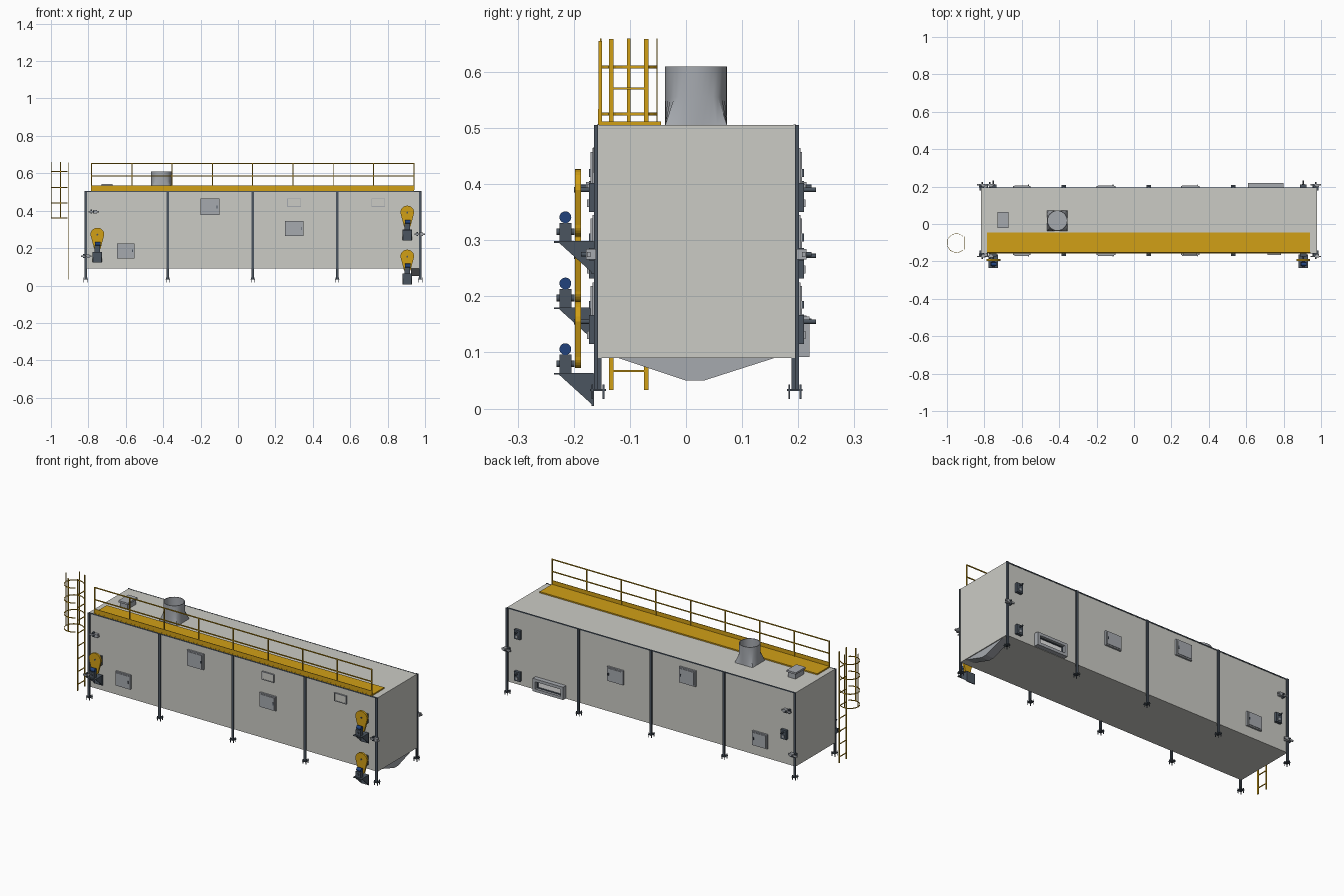
import bpy, bmesh, math
from mathutils import Matrix, Vector

cube = bpy.data.objects.get("Cube")
if cube:
    bpy.data.objects.remove(cube, do_unlink=True)


def material(name, r, g, b):
    m = bpy.data.materials.new(name)
    m.use_nodes = True
    m.diffuse_color = (r, g, b, 1)
    m.node_tree.nodes["Principled BSDF"].inputs["Base Color"].default_value = (r, g, b, 1)
    return m


SHELL = material("pale shell", 0.6, 0.6, 0.56)
STEEL = material("dark steel", 0.07, 0.09, 0.115)
YELLOW = material("safety yellow", 0.64, 0.35, 0.008)
GREY = material("panel grey", 0.38, 0.4, 0.43)
BLUE = material("motor blue", 0.015, 0.055, 0.2)
WHITE = material("opening white", 0.9, 0.9, 0.9)


def finish(bm, name, mat, smooth=False):
    bmesh.ops.recalc_face_normals(bm, faces=bm.faces)
    me = bpy.data.meshes.new(name)
    bm.to_mesh(me)
    bm.free()
    me.materials.append(mat)
    ob = bpy.data.objects.new(name, me)
    bpy.context.collection.objects.link(ob)
    if smooth:
        bpy.ops.object.select_all(action='DESELECT')
        ob.select_set(True)
        bpy.context.view_layer.objects.active = ob
        bpy.ops.object.shade_smooth_by_angle(angle=math.radians(35))
    return ob


def add_box(bm, c, s):
    bmesh.ops.create_cube(bm, size=1, matrix=Matrix.Translation(c) @ Matrix.Diagonal((*s, 1)))


def boxes(name, mat, items):
    """One object from (centre, size) pairs."""
    bm = bmesh.new()
    for c, s in items:
        add_box(bm, c, s)
    return finish(bm, name, mat)


def rod(name, mat, a, b, r, n=20):
    a, b = Vector(a), Vector(b)
    bm = bmesh.new()
    turn = (b - a).to_track_quat('Z', 'Y').to_matrix().to_4x4()
    bmesh.ops.create_cone(bm, cap_ends=True, segments=n, radius1=r, radius2=r,
                          depth=(b - a).length, matrix=Matrix.Translation((a + b) / 2) @ turn)
    return finish(bm, name, mat, True)


def prism(name, mat, points, depth):
    """Extrude a flat outline along a depth vector."""
    bm = bmesh.new()
    f = bm.faces.new([bm.verts.new(p) for p in points])
    new = bmesh.ops.extrude_face_region(bm, geom=[f])["geom"]
    bmesh.ops.translate(bm, vec=depth, verts=[v for v in new if isinstance(v, bmesh.types.BMVert)])
    return finish(bm, name, mat)


def frame(cx, cy, cz, w, d, h, t):
    """Four bars around an opening in the xz plane."""
    bars = [((cx + s * (w - t) / 2, cy, cz), (t, d, h)) for s in (-1, 1)]
    return bars + [((cx, cy, cz + s * (h - t) / 2), (w - 2 * t, d, t)) for s in (-1, 1)]


FRONT, BACK = -0.157, 0.194
TOP, FLOOR = 0.505, 0.09
MID = (FRONT + BACK) / 2

# Housing
boxes("housing", SHELL, [((0.08, MID, (TOP + FLOOR) / 2), (1.796, BACK - FRONT, TOP - FLOOR))])
boxes("roof_edge_strips", STEEL, [((0.08, y, TOP - 0.002), (1.796, 0.004, 0.006)) for y in (FRONT, BACK)])

# Columns with feet
cols, feet = [], []
for x in (-0.815, -0.375, 0.08, 0.53, 0.975):
    for y, s in ((FRONT, -1), (BACK, 1)):
        cols.append(((x, y + s * 0.0035, 0.268), (0.013, 0.007, 0.474)))
        cols.append(((x, y, 0.062), (0.004, 0.012, 0.06)))
        feet.append(((x, y, 0.033), (0.024, 0.028, 0.004)))
        feet += [((x + i * 0.009, y + j * 0.01, 0.03), (0.003, 0.003, 0.026))
                 for i in (-1, 1) for j in (-1, 1)]
boxes("columns", STEEL, cols)
boxes("feet", STEEL, feet)

# Drip hopper under the right-hand end
prism("end_hopper", GREY, [(0.925, -0.12, FLOOR), (0.925, 0, 0.05), (0.925, 0.032, 0.05),
                           (0.925, 0.157, FLOOR)], (0.048, 0, 0))

# Access panels on both long sides
for y, s, side in ((FRONT, -1, "front"), (BACK, 1, "back")):
    for i, (x, z, w, h) in enumerate([(-0.15, 0.42, 0.1, 0.088), (-0.6, 0.185, 0.092, 0.08),
                                      (0.3, 0.305, 0.1, 0.08)]):
        boxes(f"{side}_panel_{i}", GREY, [((x, y + s * 0.005, z), (w, 0.01, h)),
                                          ((x, y + s * 0.011, z), (w * 0.86, 0.004, h * 0.84))])
        boxes(f"{side}_panel_latch_{i}", STEEL, [((x + w * 0.38, y + s * 0.014, z), (0.005, 0.004, 0.014))])
for x in (0.3, 0.75):
    boxes("front_hatch_frame", GREY, frame(x, FRONT - 0.004, 0.443, 0.074, 0.008, 0.046, 0.004))
    boxes("front_hatch", SHELL, [((x, FRONT - 0.003, 0.443), (0.066, 0.006, 0.038))])

# Rear air inlet
boxes("rear_inlet_frame", GREY, frame(0.705, BACK + 0.013, 0.128, 0.19, 0.026, 0.072, 0.016))
boxes("rear_inlet_lip", STEEL, frame(0.705, BACK + 0.006, 0.128, 0.16, 0.012, 0.042, 0.004))
boxes("rear_inlet_opening", WHITE, [((0.705, BACK + 0.002, 0.128), (0.15, 0.004, 0.034))])

# Exhaust stack: square base blending into a round pipe
bm = bmesh.new()
rings, N = [], 32
for z, r, square in ((TOP, 0.055, True), (0.555, 0.055, False), (0.61, 0.055, False),
                     (0.61, 0.051, False), (0.52, 0.051, False)):
    ring = []
    for k in range(N):
        c, s = math.cos(math.tau * k / N), math.sin(math.tau * k / N)
        f = r / max(abs(c), abs(s)) if square else r
        ring.append(bm.verts.new((-0.41 + c * f, 0.018 + s * f, z)))
    rings.append(ring)
for a, b in zip(rings, rings[1:]):
    for k in range(N):
        j = (k + 1) % N
        bm.faces.new((a[k], a[j], b[j], b[k]))
bm.faces.new(rings[-1])
finish(bm, "exhaust_stack", GREY, True)

# Small roof vent
boxes("roof_vent", GREY, [((-0.7, 0.022, 0.52), (0.046, 0.074, 0.03)),
                          ((-0.7, 0.022, 0.539), (0.058, 0.086, 0.01))])

# Walkway and railing
X0, X1, RAIL_Y = -0.785, 0.942, -0.153
XM, LEN = (X0 + X1) / 2, X1 - X0
boxes("walkway_deck", YELLOW, [((XM, -0.101, 0.5085), (LEN, 0.112, 0.007))])
boxes("walkway_toe_board", YELLOW, [((XM, -0.155, 0.521), (LEN, 0.003, 0.026))])
rails = [((XM, RAIL_Y, z), (LEN, 0.005, 0.005)) for z in (0.585, 0.653)]
rails += [((X0 + 0.002 + i * (LEN - 0.004) / 8, RAIL_Y, 0.583), (0.005, 0.006, 0.145)) for i in range(9)]
boxes("railing", YELLOW, rails)

# Ladder
LX, LY = -0.905, -0.102
ladder = [((LX, LY + s * 0.031, 0.346), (0.004, 0.008, 0.626)) for s in (-1, 1)]
ladder += [((LX, LY, 0.067 + 0.0719 * i), (0.004, 0.056, 0.004)) for i in range(8)]
boxes("ladder", YELLOW, ladder)

# Safety cage: flat hoops and upright straps
CX, R = -0.949, 0.05
bm = bmesh.new()
for z in (0.362, 0.442, 0.525, 0.609):
    for k in range(20):
        a = math.radians(45 + 270 * (k + 0.5) / 20)
        m = (Matrix.Translation((CX + R * math.cos(a), LY + R * math.sin(a), z))
             @ Matrix.Rotation(a, 4, 'Z') @ Matrix.Diagonal((0.002, 0.0122, 0.005, 1)))
        bmesh.ops.create_cube(bm, size=1, matrix=m)
for deg in (90, 180, 270):
    a = math.radians(deg)
    m = (Matrix.Translation((CX + R * math.cos(a), LY + R * math.sin(a), 0.51))
         @ Matrix.Rotation(a, 4, 'Z') @ Matrix.Diagonal((0.002, 0.006, 0.3, 1)))
    bmesh.ops.create_cube(bm, size=1, matrix=m)
finish(bm, "ladder_cage", YELLOW)


def drive(tag, x, z):
    """Belt guard, motor, bracket and bearings for one conveyor level."""
    outline = []
    for start, r, dz in ((0, 0.037, 0), (180, 0.02, -0.063)):
        for k in range(13):
            a = math.radians(start + 15 * k)
            outline.append((x + r * math.cos(a), -0.198, z + dz + r * math.sin(a)))
    prism(tag + "_belt_guard", YELLOW, outline, (0, 0.011, 0))
    rod(tag + "_guard_hub", STEEL, (x, -0.2, z), (x, -0.197, z), 0.005)
    rod(tag + "_motor", BLUE, (x - 0.012, -0.215, z - 0.049), (x + 0.016, -0.215, z - 0.049), 0.0105)
    rod(tag + "_motor_flange", STEEL, (x, -0.231, z - 0.075), (x, -0.199, z - 0.075), 0.006)
    boxes(tag + "_gearbox", STEEL, [((x, -0.215, z - 0.076), (0.03, 0.021, 0.034))])
    # Bracket: shelf, two triangular cheeks and a back plate
    boxes(tag + "_bracket", STEEL, [((x, -0.2, z - 0.093), (0.052, 0.07, 0.003)),
                                    ((x, -0.166, z - 0.121), (0.052, 0.004, 0.058))])
    for s in (-1, 1):
        prism(tag + "_bracket_cheek", STEEL, [(x + s * 0.025, -0.228, z - 0.093),
              (x + s * 0.025, -0.165, z - 0.093), (x + s * 0.025, -0.165, z - 0.15)], (-s * 0.003, 0, 0))
    # Bearings and shaft ends
    for y, s in ((FRONT, -1), (BACK, 1)):
        boxes(tag + "_bearing_plate", STEEL, [((x, y + s * 0.008, z - 0.014), (0.036, 0.016, 0.052))])
        boxes(tag + "_bearing_block", GREY, [((x, y + s * 0.017, z - 0.024), (0.014, 0.004, 0.014))])
    rod(tag + "_shaft", STEEL, (x, -0.19, z), (x, 0.232, z), 0.004)


def take_up(tag, x, z):
    """Tail shaft with a sliding tension bar on both sides."""
    for y, s in ((FRONT, -1), (BACK, 1)):
        boxes(tag + "_tension_bar", GREY, [((x, y + s * 0.016, z), (0.056, 0.006, 0.009)),
                                           ((x + 0.008, y + s * 0.012, z), (0.022, 0.018, 0.018))])
        boxes(tag + "_tension_mount", STEEL, [((x - 0.012, y + s * 0.008, z), (0.008, 0.016, 0.022))])
        rod(tag + "_tail_shaft", STEEL, (x, y, z), (x, y + s * 0.03, z), 0.004)


drive("top_drive", 0.905, 0.39)
drive("middle_drive", -0.752, 0.272)
drive("bottom_drive", 0.905, 0.155)
take_up("top", -0.772, 0.395)
take_up("middle", 0.971, 0.275)
take_up("bottom", -0.812, 0.157)
